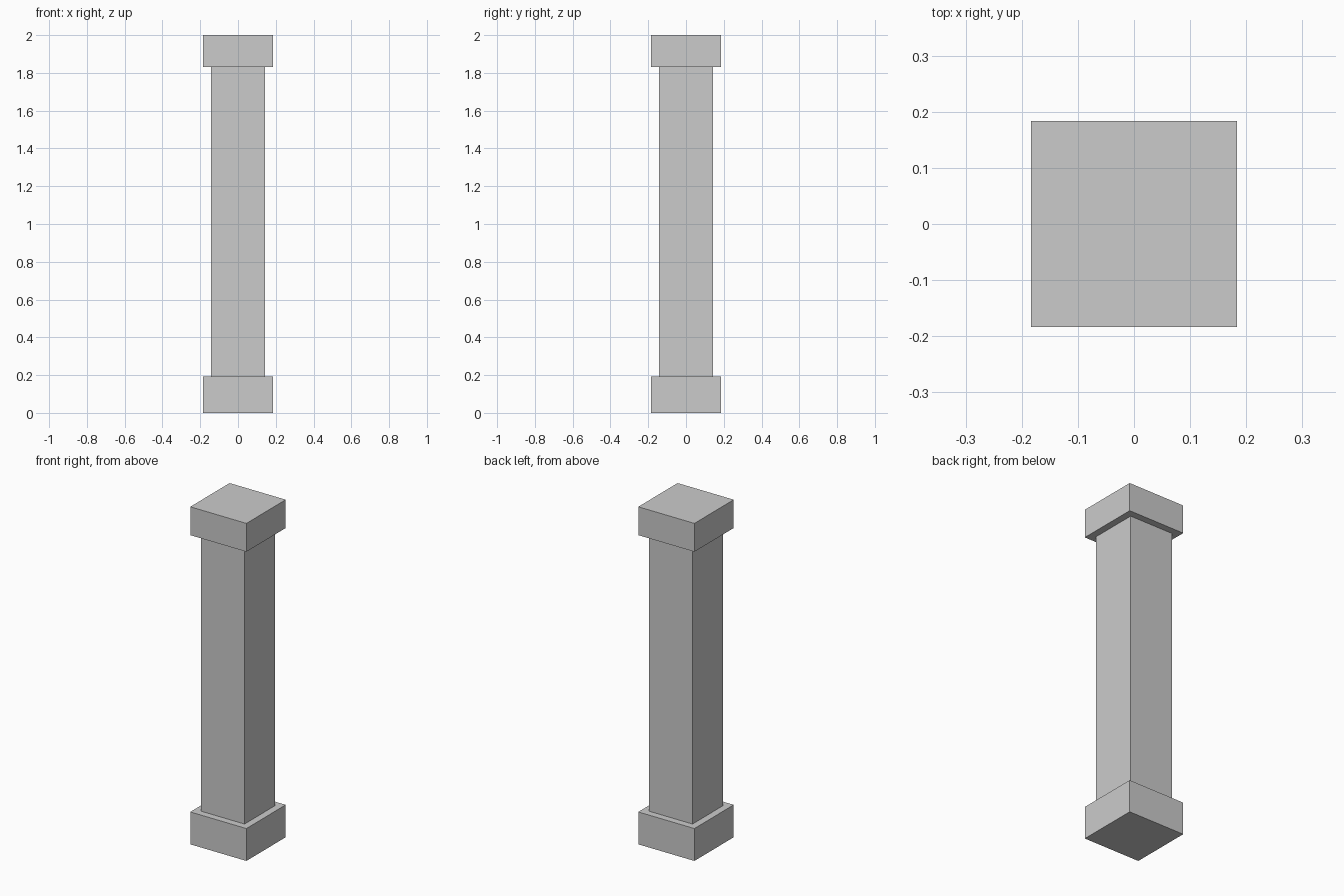
import bpy

if "Cube" in bpy.data.objects:
    bpy.data.objects.remove(bpy.data.objects["Cube"])


def block(name, width, z0, z1):
    """Square block centred on the z axis, spanning z0 to z1."""
    bpy.ops.mesh.primitive_cube_add(size=1, location=(0, 0, (z0 + z1) / 2))
    ob = bpy.context.object
    ob.name = name
    ob.scale = (width, width, z1 - z0)
    bpy.ops.object.transform_apply(location=False, rotation=False, scale=True)
    return ob


BASE_TOP, CAP_BOTTOM, HEIGHT = 0.192, 1.832, 2.0
PLINTH_WIDTH, SHAFT_WIDTH = 0.368, 0.286

# Base plinth, square shaft and top cap
block("base", PLINTH_WIDTH, 0, BASE_TOP)
block("shaft", SHAFT_WIDTH, BASE_TOP, CAP_BOTTOM)
block("capital", PLINTH_WIDTH, CAP_BOTTOM, HEIGHT)
